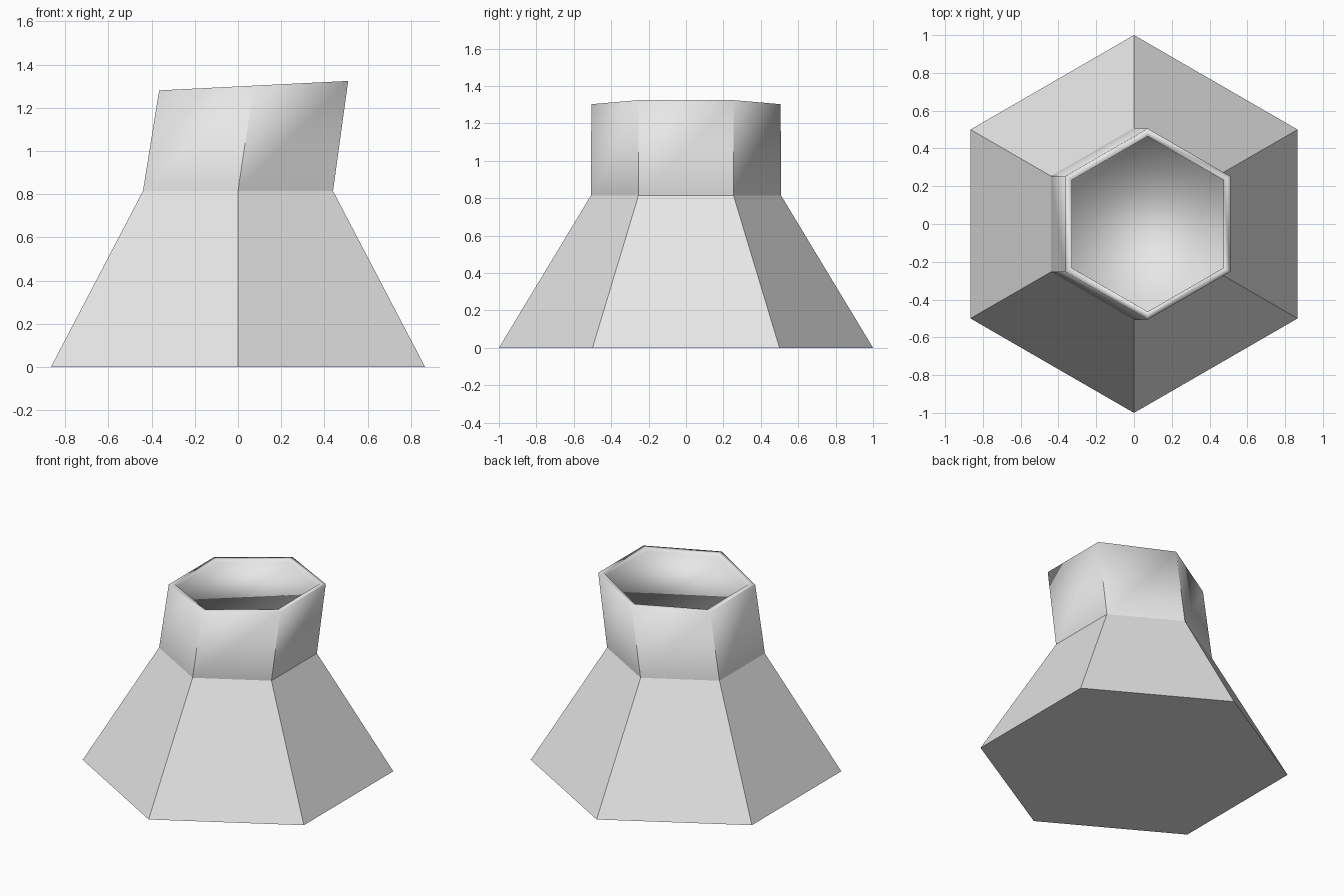
import bpy
import bmesh
import math
from mathutils import Matrix, Vector

cube = bpy.data.objects.get("Cube")
if cube:
    bpy.data.objects.remove(cube, do_unlink=True)

# One plain grey for the whole body
grey = bpy.data.materials.new("light_grey")
grey.use_nodes = True
color = (0.8, 0.8, 0.8, 1)
grey.diffuse_color = color
grey.node_tree.nodes["Principled BSDF"].inputs["Base Color"].default_value = color

SIDES = 6
bm = bmesh.new()


def ring(radius, center, tilt=0.0):
    """Hexagon with corners on the y axis, tilted about y."""
    turn = Matrix.Rotation(-tilt, 3, 'Y')
    verts = []
    for i in range(SIDES):
        a = math.pi / 2 + i * math.tau / SIDES
        p = turn @ Vector((radius * math.cos(a), radius * math.sin(a), 0))
        verts.append(bm.verts.new(p + Vector(center)))
    return verts


def bridge(low, high, smooth):
    for i in range(SIDES):
        j = (i + 1) % SIDES
        f = bm.faces.new((low[i], low[j], high[j], high[i]))
        f.smooth = smooth


# Flared base, leaning neck, narrow rim and shallow recessed cap
TILT = math.atan(0.05)
foot = ring(1.0, (0, 0, 0))
waist = ring(0.508, (0, 0, 0.815))
lip = ring(0.506, (0.0725, 0, 1.3025), TILT)
inner = ring(0.464, (0.0725, 0, 1.3025), TILT)
cap = ring(0.464, (0.0735, 0, 1.28), TILT)

bm.faces.new(foot[::-1])
bridge(foot, waist, False)
bridge(waist, lip, True)
bridge(lip, inner, True)
bridge(inner, cap, True)
bm.faces.new(cap).smooth = True

# Crisp edges on the base and up the neck corners; the rim stays soft
bm.edges.ensure_lookup_table()
lower = set(foot + waist)
for e in bm.edges:
    e.smooth = not any(v in lower for v in e.verts)

bmesh.ops.recalc_face_normals(bm, faces=bm.faces)
mesh = bpy.data.meshes.new("flared_hexagonal_pedestal")
bm.to_mesh(mesh)
bm.free()
mesh.materials.append(grey)
body = bpy.data.objects.new("flared_hexagonal_pedestal", mesh)
bpy.context.collection.objects.link(body)
